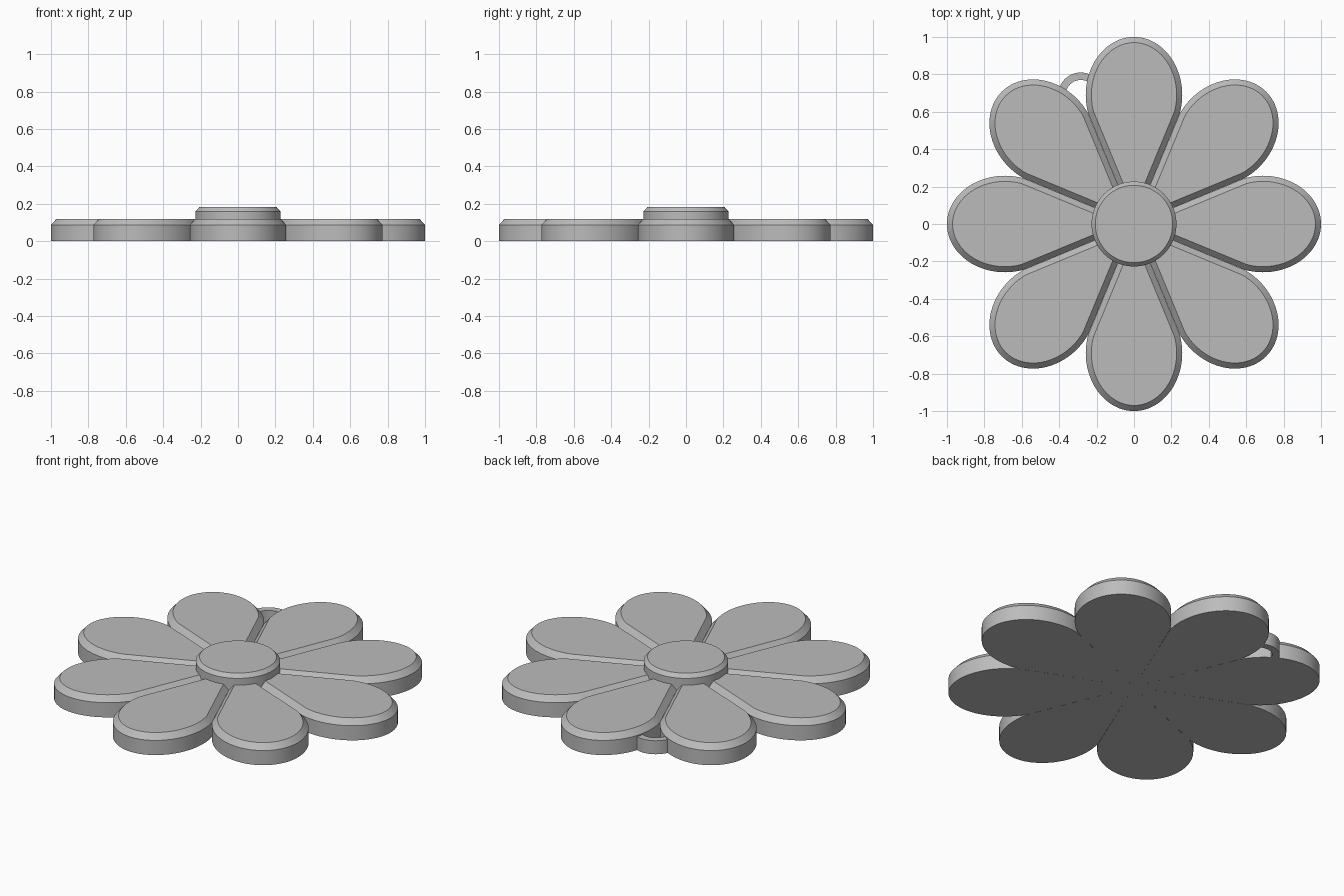
import bpy, bmesh, math
from mathutils import Vector, Matrix

if "Cube" in bpy.data.objects:
    bpy.data.objects.remove(bpy.data.objects["Cube"])

grey = bpy.data.materials.new("plain grey")
grey.diffuse_color = (0.5, 0.5, 0.5, 1)
grey.use_nodes = True
grey.node_tree.nodes["Principled BSDF"].inputs["Base Color"].default_value = grey.diffuse_color


def finish(name, bm):
    bmesh.ops.remove_doubles(bm, verts=bm.verts, dist=0.0005)
    bmesh.ops.recalc_face_normals(bm, faces=bm.faces)
    mesh = bpy.data.meshes.new(name)
    bm.to_mesh(mesh)
    bm.free()
    mesh.materials.append(grey)
    obj = bpy.data.objects.new(name, mesh)
    bpy.context.collection.objects.link(obj)
    bpy.ops.object.select_all(action='DESELECT')
    obj.select_set(True)
    bpy.context.view_layer.objects.active = obj
    bpy.ops.object.shade_smooth_by_angle(angle=math.radians(25))
    return obj


def inset(points, d):
    """Mitred inward offset of a counter-clockwise outline."""
    out = []
    for i, p in enumerate(points):
        a = (p - points[i - 1]).normalized()
        b = (points[(i + 1) % len(points)] - p).normalized()
        na, nb = Vector((-a.y, a.x)), Vector((-b.y, b.x))
        out.append(p + (na + nb) * d / (1 + na.dot(nb)))
    return out


def chamfered_slab(bm, outline, z0, z1, z2, d, rot=0, open_sides=()):
    """Straight wall z0-z1, then a chamfer of width d up to z2."""
    turn = Matrix.Rotation(rot, 3, 'Z')
    rings = [[bm.verts.new(turn @ Vector((p.x, p.y, z))) for p in pts]
             for pts, z in ((outline, z0), (outline, z1), (inset(outline, d), z2))]
    bm.faces.new(rings[0][::-1])
    bm.faces.new(rings[2])
    n = len(outline)
    for k in range(2):
        for i in range(n):
            if k == 0 and i in open_sides:
                continue
            j = (i + 1) % n
            bm.faces.new((rings[k][i], rings[k][j], rings[k + 1][j], rings[k + 1][i]))


# Eight petals: a wedge with an elliptical tip, joined along the straight sides
A, B, C = 0.258, 0.31, 0.69
t0, steps = -0.3217, 48
petal = [Vector((0, 0))]
for i in range(steps + 1):
    t = t0 + (math.pi - 2 * t0) * i / steps
    petal.append(Vector((A * math.cos(t), C + B * math.sin(t))))
bm = bmesh.new()
for k in range(8):
    chamfered_slab(bm, petal, 0, 0.087, 0.12, 0.03, k * math.pi / 4,
                   open_sides=(0, len(petal) - 1))
finish("petals", bm)

# Raised round centre
N = 64
disc = [Vector((0.227 * math.cos(i * math.tau / N), 0.227 * math.sin(i * math.tau / N)))
        for i in range(N)]
bm = bmesh.new()
chamfered_slab(bm, disc, 0.05, 0.16, 0.182, 0.02)
finish("flower_centre", bm)

# Hanging loop bridging the gap between two petals
bm = bmesh.new()
centre, heading, sweep, seg = Vector((-0.285, 0.69)), math.radians(112.5), math.radians(115), 40
sections = []
for i in range(seg + 1):
    t = heading - sweep + 2 * sweep * i / seg
    ring = []
    for r, z in ((0.12, 0), (0.12, 0.08), (0.08, 0.08), (0.08, 0)):
        ring.append(bm.verts.new((centre.x + r * math.cos(t), centre.y + r * math.sin(t), z)))
    sections.append(ring)
for a, b in zip(sections, sections[1:]):
    for k in range(4):
        bm.faces.new((a[k], a[(k + 1) % 4], b[(k + 1) % 4], b[k]))
bm.faces.new(sections[0])
bm.faces.new(sections[-1][::-1])
finish("hanging_loop", bm)
